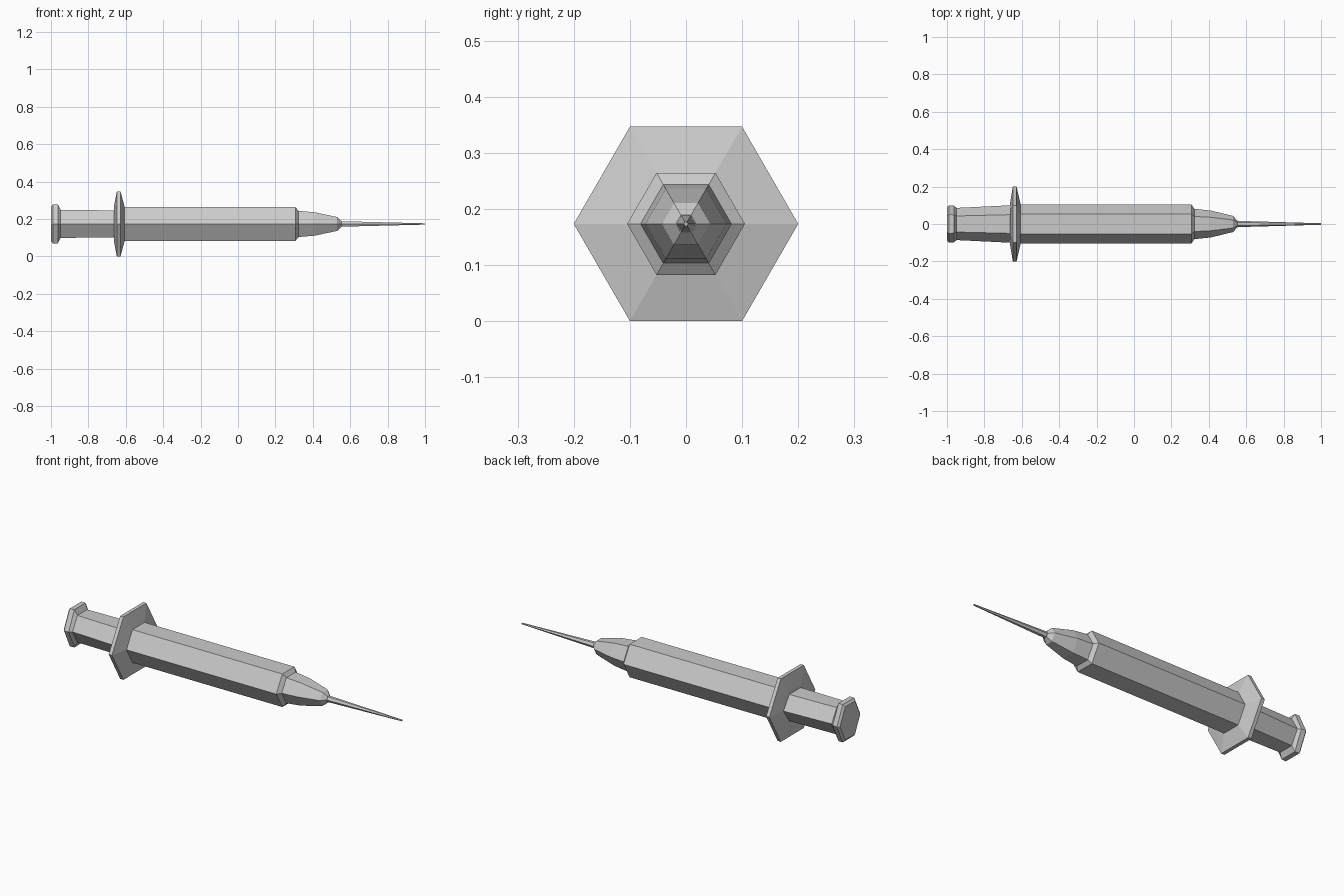
import bpy, bmesh, math

if "Cube" in bpy.data.objects:
    bpy.data.objects.remove(bpy.data.objects["Cube"])

AXIS_Z = 0.1732  # height of the long axis
UNIT = [(math.cos(i * math.pi / 3), math.sin(i * math.pi / 3)) for i in range(6)]


def hex_body(name, profile):
    """Loft six-sided rings along x; each ring is (x, y radius, z half-height)."""
    bm = bmesh.new()
    rings = []
    for x, ry, hz in profile:
        k = hz / math.sin(math.pi / 3)
        rings.append([bm.verts.new((x, ry * c, AXIS_Z + k * s)) for c, s in UNIT])
    for a, b in zip(rings, rings[1:]):
        for i in range(6):
            j = (i + 1) % 6
            bm.faces.new((a[i], a[j], b[j], b[i]))
    bm.faces.new(rings[0])
    bm.faces.new(rings[-1])
    bmesh.ops.recalc_face_normals(bm, faces=bm.faces)
    mesh = bpy.data.meshes.new(name)
    bm.to_mesh(mesh)
    bm.free()
    ob = bpy.data.objects.new(name, mesh)
    bpy.context.collection.objects.link(ob)
    return ob


def regular(points):
    return [(x, r, r * math.sin(math.pi / 3)) for x, r in points]


# Thumb cap and plunger rod
hex_body("thumb_cap_and_plunger", [
    (-1.0, 0.087, 0.091), (-0.99, 0.1, 0.104), (-0.963, 0.098, 0.104),
    (-0.948, 0.086, 0.074), (-0.66, 0.1, 0.073)])

# Barrel with finger flange, shoulder and nose cone
hex_body("barrel_and_flange", regular([
    (-0.664, 0.104), (-0.648, 0.2), (-0.628, 0.2), (-0.606, 0.105),
    (0.307, 0.105), (0.323, 0.081), (0.41, 0.072), (0.53, 0.043),
    (0.553, 0.018)]))

# Needle
hex_body("needle", regular([(0.545, 0.017), (1.0, 0.004)]))
